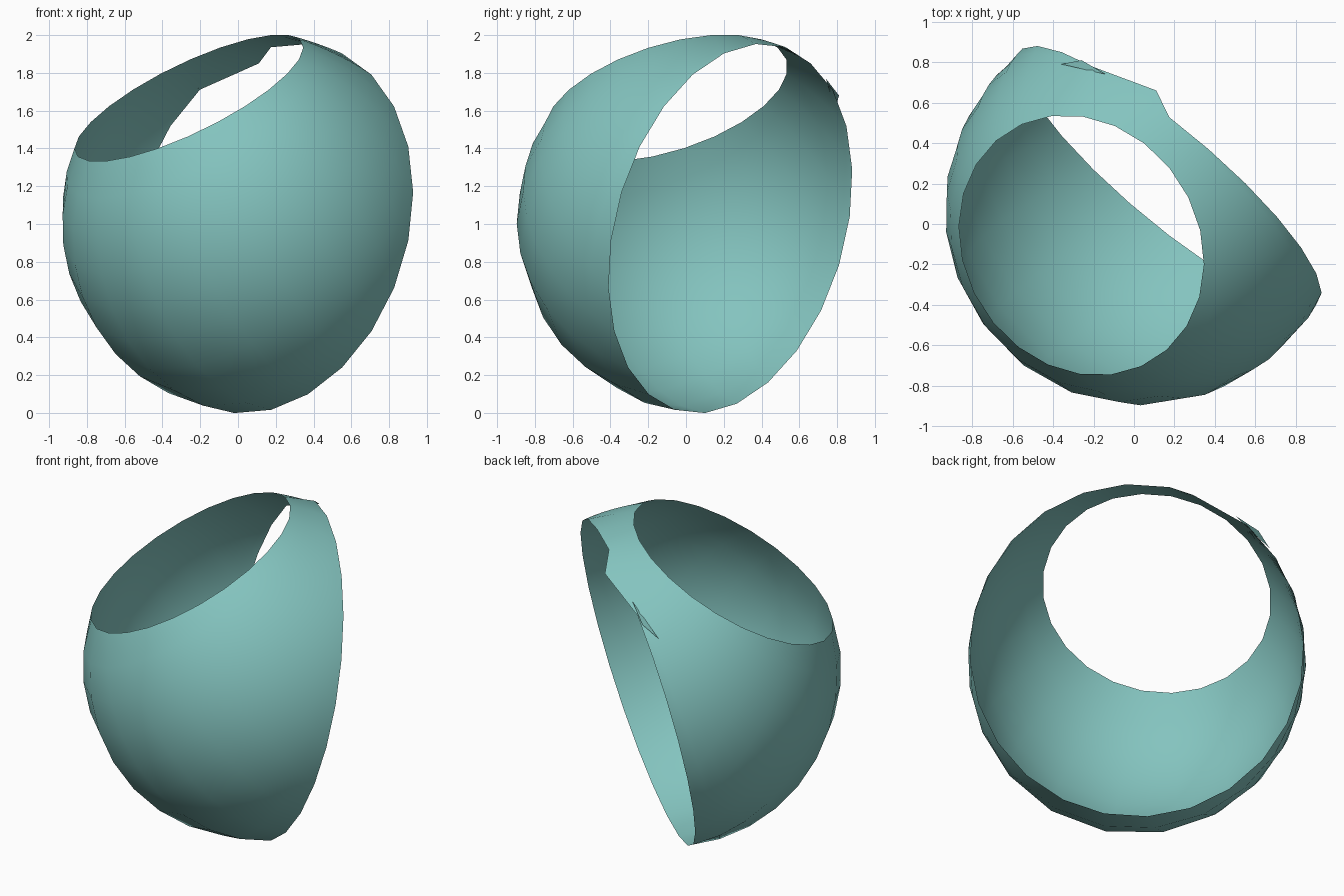
import bpy, bmesh, math
from mathutils import Vector

if "Cube" in bpy.data.objects:
    bpy.data.objects.remove(bpy.data.objects["Cube"])

SEGMENTS, ROWS = 24, 9
CENTRE = Vector((0.05, 0.08, 1.01))        # centre of the round shell

# Top opening and large side opening: centre and outward axis
top_c, top_n = Vector((-0.26, -0.105, 1.667)), Vector((-0.422, -0.273, 0.864)).normalized()
side_c, side_n = Vector((0.175, 0.235, 0.976)), Vector((0.628, 0.745, -0.227)).normalized()
side_up = (Vector((0, 0, 1)) - side_n * side_n.z).normalized()

# Shared axes so that the two rims line up point for point
w = top_n.cross(side_n).normalized()
top_u = (side_n - top_n * side_n.dot(top_n)).normalized()
side_u = (top_n - side_n * top_n.dot(side_n)).normalized()


def top_rim(a):
    return top_c + 0.668 * (top_u * math.cos(a) + w * math.sin(a))


def side_rim(a):
    d = side_u * math.cos(a) + w * math.sin(a)
    return side_c + 0.965 * d + 0.04 * d.dot(side_up) * side_up


def slerp(a, b, t):
    ang = a.angle(b)
    return (a.normalized() * math.sin((1 - t) * ang) + b.normalized() * math.sin(t * ang)) / math.sin(ang)


angles = [2 * math.pi * i / SEGMENTS for i in range(SEGMENTS)]
top_pts = [top_rim(a) for a in angles]
side_pts = [side_rim(a) for a in angles]

# Small outward bump on the side rim
bump = Vector((0.11, 0.66, 1.85))
k = min(range(SEGMENTS), key=lambda i: (side_pts[i] - bump).length)
side_pts[k] = bump

# Shell: rounded sheet running from the top rim to the side rim
bm = bmesh.new()
grid = []
for p, q in zip(top_pts, side_pts):
    a, b = p - CENTRE, q - CENTRE
    column = []
    for r in range(ROWS + 1):
        t = r / ROWS
        radius = a.length * (1 - t) + b.length * t
        radius *= 1 - 0.018 * math.sin(math.pi * t) * min(1, a.angle(b))
        column.append(bm.verts.new(CENTRE + slerp(a, b, t) * radius))
    grid.append(column)
for i in range(SEGMENTS):
    c, d = grid[i], grid[(i + 1) % SEGMENTS]
    for r in range(ROWS):
        bm.faces.new((c[r], c[r + 1], d[r + 1], d[r]))
bmesh.ops.recalc_face_normals(bm, faces=bm.faces)
if sum(f.normal.dot(f.calc_center_median() - CENTRE) for f in bm.faces) < 0:
    bmesh.ops.reverse_faces(bm, faces=bm.faces)

# Little pointed flap on the side rim
bm.faces.new([bm.verts.new(p) for p in ((-0.14, 0.74, 1.77), (-0.26, 0.81, 1.68), (-0.36, 0.79, 1.61))])

mesh = bpy.data.meshes.new("open_round_shell")
bm.to_mesh(mesh)
bm.free()
teal = bpy.data.materials.new("soft_teal")
teal.diffuse_color = (0.23, 0.55, 0.52, 1)
teal.use_nodes = True
teal.node_tree.nodes["Principled BSDF"].inputs["Base Color"].default_value = teal.diffuse_color
mesh.materials.append(teal)
shell = bpy.data.objects.new("open_round_shell", mesh)
bpy.context.collection.objects.link(shell)

# Smooth shading
bpy.context.view_layer.objects.active = shell
shell.select_set(True)
bpy.ops.object.shade_smooth_by_angle(angle=math.radians(40))
